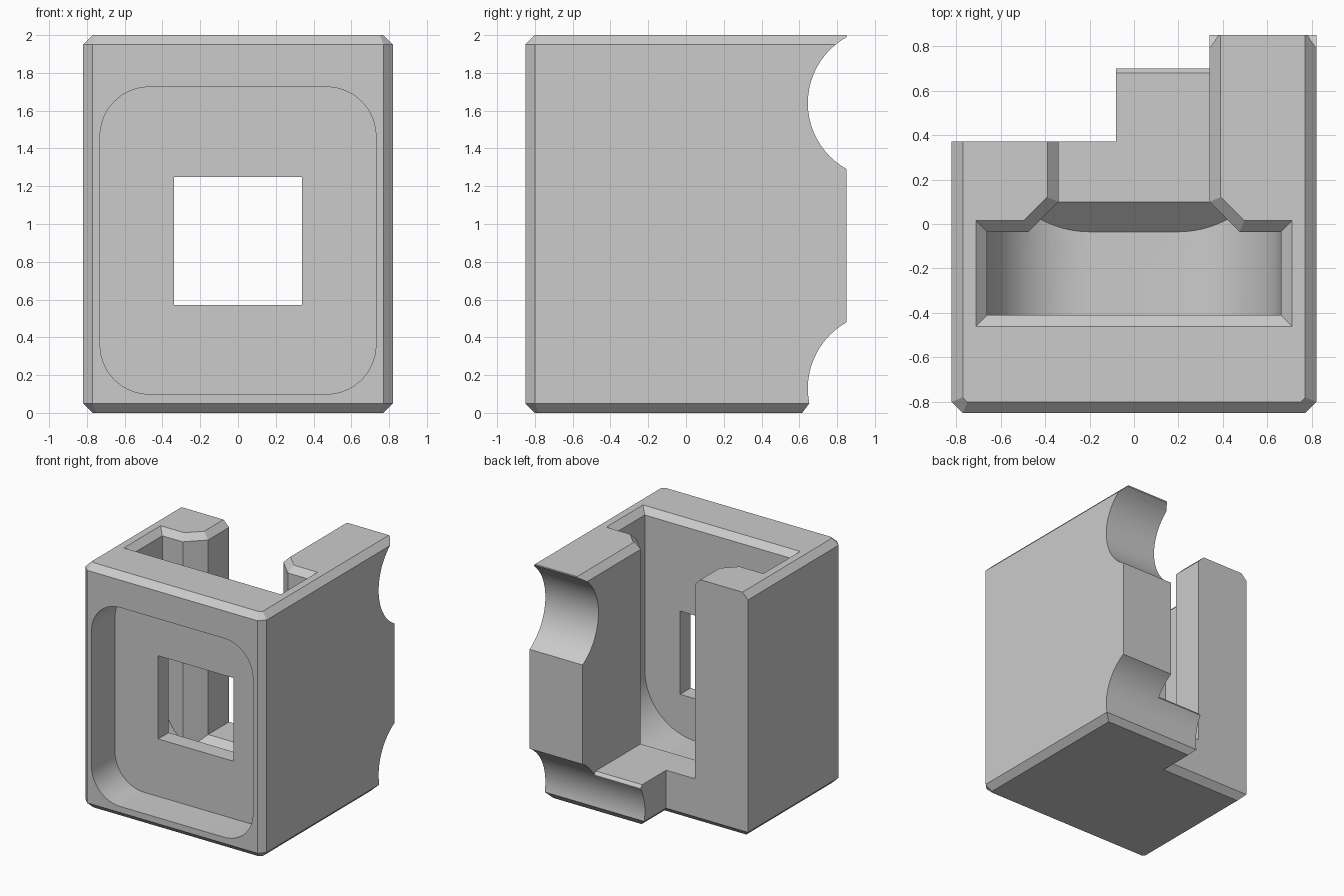
import bpy, bmesh
from math import sin, cos, pi
from mathutils import Vector

if "Cube" in bpy.data.objects:
    bpy.data.objects.remove(bpy.data.objects["Cube"], do_unlink=True)

grey = bpy.data.materials.new("light_grey")
grey.use_nodes = True
grey.diffuse_color = (0.6, 0.6, 0.6, 1)
grey.node_tree.nodes["Principled BSDF"].inputs["Base Color"].default_value = (0.6, 0.6, 0.6, 1)


def loft(name, rings):
    """Closed solid through matching rings of points."""
    bm = bmesh.new()
    loops = [[bm.verts.new(p) for p in ring] for ring in rings]
    n = len(loops[0])
    for a, b in zip(loops, loops[1:]):
        for i in range(n):
            j = (i + 1) % n
            bm.faces.new((a[i], a[j], b[j], b[i]))
    bm.faces.new(loops[0])
    bm.faces.new(loops[-1])
    bmesh.ops.recalc_face_normals(bm, faces=bm.faces)
    mesh = bpy.data.meshes.new(name)
    bm.to_mesh(mesh)
    bm.free()
    mesh.materials.append(grey)
    obj = bpy.data.objects.new(name, mesh)
    bpy.context.collection.objects.link(obj)
    return obj


def prism_y(name, xz, y0, y1):
    return loft(name, [[(x, y, z) for x, z in xz] for y in (y0, y1)])


def prism_x(name, yz, x0, x1):
    return loft(name, [[(x, y, z) for y, z in yz] for x in (x0, x1)])


def arc(cx, cy, r, a0, a1, steps=20):
    return [(cx + r * cos(a0 + (a1 - a0) * i / steps),
             cy + r * sin(a0 + (a1 - a0) * i / steps)) for i in range(steps + 1)]


def boolean(target, tool, operation="DIFFERENCE"):
    tool.hide_render = True
    mod = target.modifiers.new("cut", "BOOLEAN")
    mod.operation, mod.object, mod.solver = operation, tool, "EXACT"
    bpy.context.view_layer.objects.active = target
    bpy.ops.object.modifier_apply(modifier=mod.name)
    bpy.data.objects.remove(tool, do_unlink=True)


def offset(points, d):
    """Mitred outward offset of a counter-clockwise plan outline."""
    pts = [Vector(p) for p in points]
    out = []
    for i, p in enumerate(pts):
        u = (p - pts[i - 1]).normalized()
        v = (pts[(i + 1) % len(pts)] - p).normalized()
        n1, n2 = Vector((u.y, -u.x)), Vector((v.y, -v.x))
        out.append(p + (n1 + n2) * d / (1 + n1.dot(n2)))
    return out


# Outer housing: stepped plan with chamfered front, sides and base
def outline(z, d, b):
    c = 0.05 - 0.59 * d
    x, f = 0.82 - d, -0.85 + d
    plan = [(-x, f + c), (-x + c, f), (x - c, f), (x, f + c),
            (x, 0.85), (-0.08 + b, 0.85), (-0.08 + b, 0.37 - b), (-x, 0.37 - b)]
    return [(px, py, z) for px, py in plan]


housing = loft("housing", [outline(0, 0.05, 0.05), outline(0.05, 0, 0),
                           outline(1.95, 0, 0), outline(2, 0.05, 0)])

# Rounded front recess
r, w, lo, hi = 0.26, 0.73, 0.1, 1.725
recess = (arc(w - r, hi - r, r, 0, pi / 2) + arc(-w + r, hi - r, r, pi / 2, pi)
          + arc(-w + r, lo + r, r, pi, 1.5 * pi) + arc(w - r, lo + r, r, 1.5 * pi, 2 * pi))
boolean(housing, prism_y("recess_cutter", recess, -1, -0.545))

# Square window
boolean(housing, prism_y("window_cutter",
                         [(-0.34, 0.57), (0.34, 0.57), (0.34, 1.25), (-0.34, 1.25)], -0.7, -0.3))

# Inner pocket with a rounded floor
pocket = ([(0.66, 2.2), (-0.66, 2.2)] + arc(-0.2, 0.685, 0.46, pi, 1.5 * pi)
          + arc(0.2, 0.685, 0.46, 1.5 * pi, 2 * pi))
boolean(housing, prism_y("pocket_cutter", pocket, -0.41, -0.035))

# Funnel narrowing from the pocket into the rear channel
funnel = loft("funnel_cutter", [[(-0.44 + y, y, 0.26 + y), (0.44 - y, y, 0.26 + y),
                                 (0.44 - y, y, 2.1), (-0.44 + y, y, 2.1)] for y in (-0.1, 0.12)])
boolean(funnel, prism_y("funnel_limit", pocket, -0.3, 0.3), "INTERSECT")
boolean(housing, funnel)

# Rear channel and its ledge
channel = [(0, 0.36), (0.68, 0.36), (0.70, 0.335), (0.70, -0.1), (1, -0.1), (1, 2.2), (0, 2.2)]
boolean(housing, prism_x("channel_cutter", channel, -0.34, 0.34))

# Chamfer around the top opening
half = [(0.66, -0.41), (0.66, -0.035), (0.475, -0.035), (0.34, 0.1), (0.34, 1)]
rim = half + [(-x, y) for x, y in reversed(half)]
boolean(housing, loft("rim_cutter", [[(p[0], p[1], z) for p in offset(rim, z - 1.95)]
                                     for z in (1.95, 2.04)]))

# Round scoops across the back, and the chamfer below the lower one
for z in (0.13, 1.64):
    boolean(housing, prism_x("scoop_cutter", arc(1.045, z, 0.4, 0, 2 * pi * 63 / 64, 63), -1, 1))
boolean(housing, prism_x("base_chamfer_cutter",
                         [(0.653, 0.05), (0.562, -0.07), (1.2, -0.07), (1.2, 0.05)], -1, 1))

# Smooth curves, sharp edges
bpy.ops.object.select_all(action="DESELECT")
housing.select_set(True)
bpy.context.view_layer.objects.active = housing
bpy.ops.object.shade_smooth_by_angle(angle=0.5)
